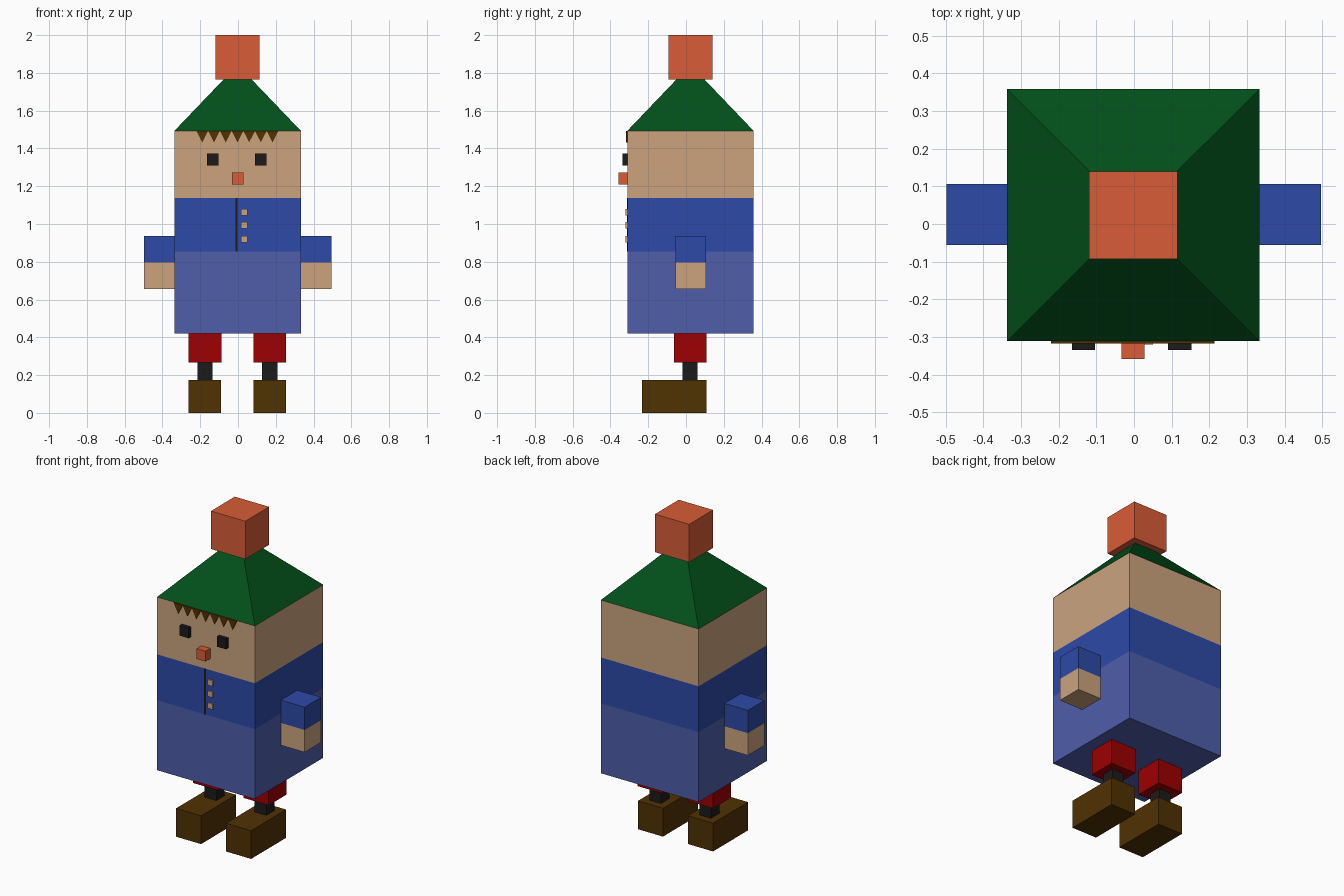
import bpy, bmesh
from mathutils import Vector

if "Cube" in bpy.data.objects:
    bpy.data.objects.remove(bpy.data.objects["Cube"])


def material(name, rgb):
    # 8-bit display colour converted to linear
    lin = [((c / 255 + 0.055) / 1.055) ** 2.4 if c > 10 else c / 255 / 12.92 for c in rgb]
    mat = bpy.data.materials.new(name)
    mat.use_nodes = True
    mat.diffuse_color = (*lin, 1)
    mat.node_tree.nodes["Principled BSDF"].inputs["Base Color"].default_value = (*lin, 1)
    return mat


skin = material("skin", (204, 164, 126))
blue = material("jacket blue", (45, 74, 168))
pale = material("pale blue", (78, 94, 170))
green = material("hat green", (2, 80, 26))
coral = material("coral", (217, 92, 55))
red = material("trouser red", (159, 0, 2))
brown = material("boot brown", (80, 50, 2))
dark = material("charcoal", (27, 27, 28))


def finish(name, bm, mats):
    bmesh.ops.recalc_face_normals(bm, faces=bm.faces)
    mesh = bpy.data.meshes.new(name)
    bm.to_mesh(mesh)
    bm.free()
    for m in mats:
        mesh.materials.append(m)
    obj = bpy.data.objects.new(name, mesh)
    bpy.context.collection.objects.link(obj)
    return obj


def box(name, x, y, z, *mats):
    """Box over x and y ranges; z lists the band heights, one material per band."""
    bm = bmesh.new()
    bmesh.ops.create_cube(bm, size=1)
    for v in bm.verts:
        v.co = Vector((x[v.co.x > 0], y[v.co.y > 0], z[0] if v.co.z < 0 else z[-1]))
    for level in z[1:-1]:
        bmesh.ops.bisect_plane(bm, geom=bm.verts[:] + bm.edges[:] + bm.faces[:],
                               plane_co=(0, 0, level), plane_no=(0, 0, 1))
    for f in bm.faces:
        f.material_index = sum(f.calc_center_median().z > level for level in z[1:-1])
    return finish(name, bm, mats)


FRONT, BACK = -0.311, 0.358
SIDES = (-0.337, 0.333)
CROWN = 1.493

# Head and body in one block, banded by height
box("body", SIDES, (FRONT, BACK), (0.421, 0.854, 1.138, CROWN), pale, blue, skin)

# Pyramid hat and bobble
bm = bmesh.new()
base = [bm.verts.new((x, y, CROWN)) for x, y in
        ((SIDES[0], FRONT), (SIDES[1], FRONT), (SIDES[1], BACK), (SIDES[0], BACK))]
tip = bm.verts.new((sum(SIDES) / 2, (FRONT + BACK) / 2, 1.843))
bm.faces.new(base)
for i in range(4):
    bm.faces.new((base[i], base[(i + 1) % 4], tip))
finish("hat", bm, [green])
box("hat_bobble", (-0.12, 0.115), (-0.093, 0.14), (1.765, 2.0), coral)

# Arms with hands
for side, x in (("right", (-0.498, SIDES[0])), ("left", (SIDES[1], 0.496))):
    box(side + "_arm", x, (-0.056, 0.106), (0.657, 0.795, 0.936), skin, blue)

# Legs and boots
for side, cx in (("right", -0.175), ("left", 0.168)):
    box(side + "_trouser", (cx - 0.087, cx + 0.087), (-0.064, 0.109), (0.267, 0.421), red)
    box(side + "_ankle", (cx - 0.04, cx + 0.04), (-0.019, 0.062), (0.175, 0.267), dark)
    box(side + "_boot", (cx - 0.086, cx + 0.086), (-0.234, 0.108), (0, 0.175), brown)

# Eyes and nose
for side, cx in (("right", -0.134), ("left", 0.121)):
    box(side + "_eye", (cx - 0.031, cx + 0.031), (-0.335, FRONT), (1.309, 1.372), dark)
box("nose", (-0.033, 0.028), (-0.358, FRONT), (1.209, 1.273), coral)

# Zigzag fringe
bm = bmesh.new()
TEETH, START, STEP = 7, -0.22, 0.062
for i in range(TEETH):
    x = START + i * STEP
    f = bm.faces.new([bm.verts.new((px, FRONT, pz)) for px, pz in
                      ((x, CROWN), (x + STEP / 2, 1.432), (x + STEP, CROWN))])
    ext = bmesh.ops.extrude_face_region(bm, geom=[f], use_keep_orig=True)
    for v in ext["geom"]:
        if isinstance(v, bmesh.types.BMVert):
            v.co.y -= 0.006
finish("fringe", bm, [brown])

# Jacket zip and buttons
box("zip", (-0.013, -0.002), (FRONT - 0.0015, FRONT), (0.854, 1.138), dark)
for i, cz in enumerate((1.063, 0.993, 0.919)):
    box(f"button_{i + 1}", (0.016, 0.05), (FRONT - 0.009, FRONT), (cz - 0.017, cz + 0.017), skin)
